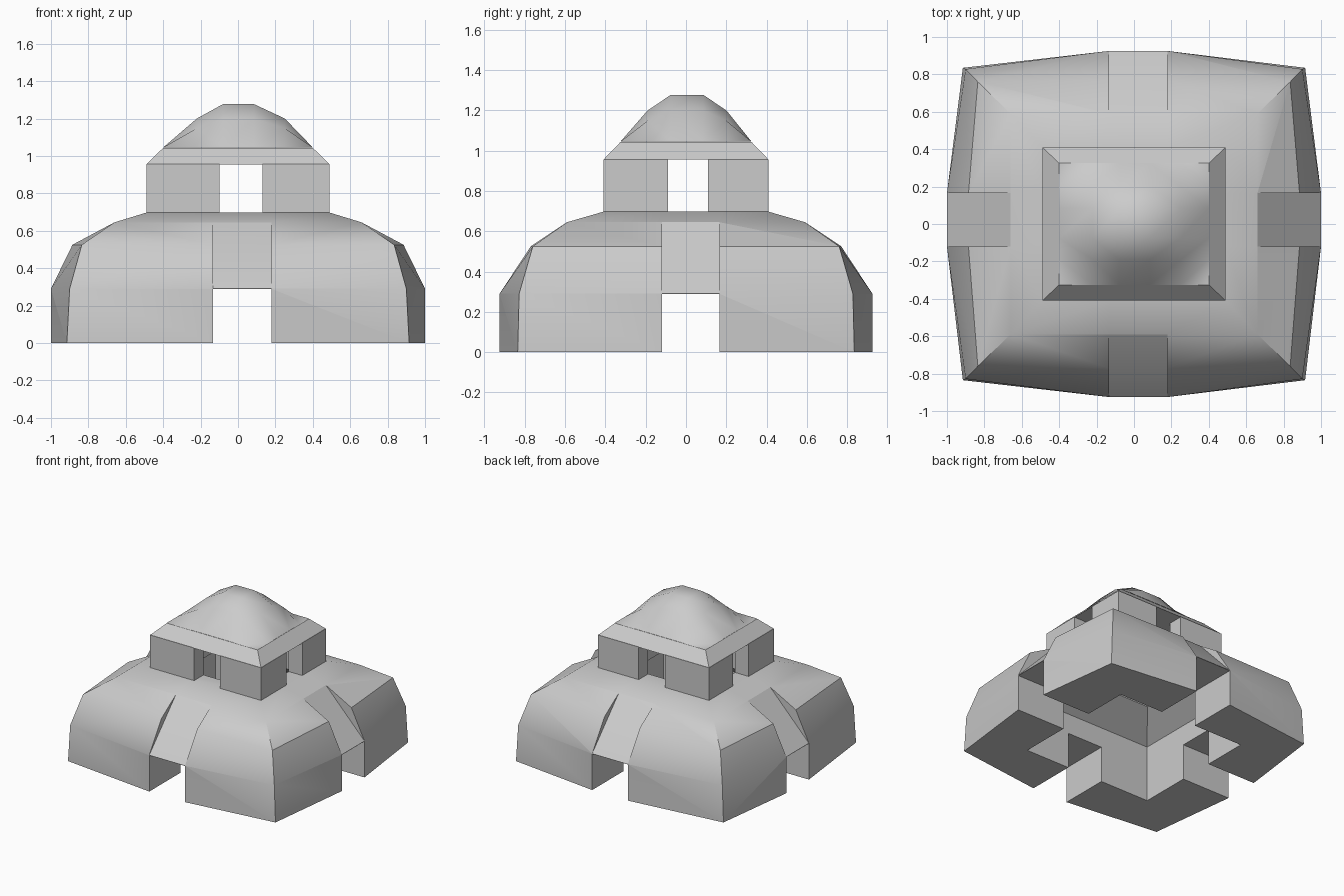
import bpy, bmesh, math

if "Cube" in bpy.data.objects:
    bpy.data.objects.remove(bpy.data.objects["Cube"])

GX = (-0.135, 0.18)   # doorway span across x (front/back doors)
GY = (-0.12, 0.165)   # doorway span across y (side doors)


def finish(name, bm):
    bmesh.ops.recalc_face_normals(bm, faces=bm.faces)
    me = bpy.data.meshes.new(name)
    bm.to_mesh(me)
    bm.free()
    ob = bpy.data.objects.new(name, me)
    bpy.context.collection.objects.link(ob)
    return ob


def stack(name, rings):
    """Closed solid lofted through rings of equal point count."""
    bm = bmesh.new()
    vs = [[bm.verts.new(p) for p in r] for r in rings]
    n = len(vs[0])
    for a, b in zip(vs, vs[1:]):
        for i in range(n):
            j = (i + 1) % n
            bm.faces.new((a[i], a[j], b[j], b[i]))
    bm.faces.new(vs[0][::-1])
    bm.faces.new(vs[-1])
    return finish(name, bm)


def rect(x0, x1, y0, y1, z):
    return [(x0, y0, z), (x1, y0, z), (x1, y1, z), (x0, y1, z)]


def box(name, x0, x1, y0, y1, z0, z1):
    return stack(name, [rect(x0, x1, y0, y1, z0), rect(x0, x1, y0, y1, z1)])


def cut(ob, cutters):
    for c in cutters:
        m = ob.modifiers.new("cut", 'BOOLEAN')
        m.operation = 'DIFFERENCE'
        m.solver = 'EXACT'
        m.object = c
        bpy.context.view_layer.objects.active = ob
        bpy.ops.object.modifier_apply(modifier=m.name)
        bpy.data.objects.remove(c)


def smooth(ob, deg):
    bpy.ops.object.select_all(action='DESELECT')
    ob.select_set(True)
    bpy.context.view_layer.objects.active = ob
    bpy.ops.object.shade_smooth_by_angle(angle=math.radians(deg))


def bulged(cx, cy, mx, my, z):
    """Rectangle whose sides swell outward at the doorways."""
    return [(-cx, -cy, z), (GX[0], -my, z), (GX[1], -my, z),
            (cx, -cy, z), (mx, GY[0], z), (mx, GY[1], z),
            (cx, cy, z), (GX[1], my, z), (GX[0], my, z),
            (-cx, cy, z), (-mx, GY[1], z), (-mx, GY[0], z)]


# lower hall: bulging walls and stepped roof
hall = stack("lower_hall", [
    bulged(.915, .835, 1.0, .925, 0),
    bulged(.90, .828, 1.0, .925, .29),
    bulged(.835, .76, .885, .77, .525),
    bulged(.66, .59, .66, .59, .645),
    bulged(.49, .41, .49, .41, .697)])

# crossing passages and the inner room, open to the storey above
cutters = [
    box("passage_y", *GX, -1.2, 1.2, -.2, .288),
    box("passage_x", -1.2, 1.2, *GY, -.2, .288),
    stack("room", [rect(-.57, .57, -.53, .53, -.2), rect(-.57, .57, -.53, .53, .45),
                   rect(-.37, .37, -.29, .29, .61), rect(-.37, .37, -.29, .29, .8)])]

# sloped recesses above each doorway
for s in (-1, 1):
    for axis, out, top, (g0, g1) in (("y", .925, .59, GX), ("x", 1.0, .66, GY)):
        k = .355 / (out - top)
        prof = [(out + .05, .29 - .05 * k), (top - .05, .645 + .05 * k),
                (1.3, .645 + .05 * k), (1.3, .29 - .05 * k)]
        rings = [[(g, s * d, z) if axis == "y" else (s * d, g, z) for d, z in prof]
                 for g in (g0, g1)]
        cutters.append(stack("recess", rings))
cut(hall, cutters)
smooth(hall, 30)

# upper storey: four corner piers around an open room
tower = box("upper_piers", -.49, .49, -.41, .41, .695, .957)
cut(tower, [box("window_y", -.10, .13, -1, 1, .6, 1.1),
            box("window_x", -1, 1, -.09, .11, .6, 1.1),
            box("upper_room", -.37, .37, -.29, .29, .6, 1.1)])

# upper roof: bevelled eave
stack("roof_eave", [rect(-.49, .49, -.41, .41, .955), rect(-.40, .40, -.325, .325, 1.043)])

# upper roof: soft domed cap as a height grid with flat corners
xs = [-.40, -.22, -.08, .085, .25, .40]
ys = [-.325, -.19, -.075, .085, .20, .325]
prof = [0, .155, .232, .232, .155, 0]
bm = bmesh.new()
grid = [[bm.verts.new((x, y, 1.045 + prof[i] * prof[j] / .232)) for i, x in enumerate(xs)]
        for j, y in enumerate(ys)]
for j in range(5):
    for i in range(5):
        a, b, c, d = grid[j][i], grid[j][i + 1], grid[j + 1][i + 1], grid[j + 1][i]
        # fold every patch across the corner so the corners lie low
        if (i - 2) * (j - 2) <= 0:
            tris = ((a, b, c), (a, c, d))
        else:
            tris = ((a, b, d), (b, c, d))
        for t in tris:
            bm.faces.new(t)
cap = finish("roof_cap", bm)
if sum(p.normal.z for p in cap.data.polygons) < 0:
    cap.data.flip_normals()
smooth(cap, 60)
